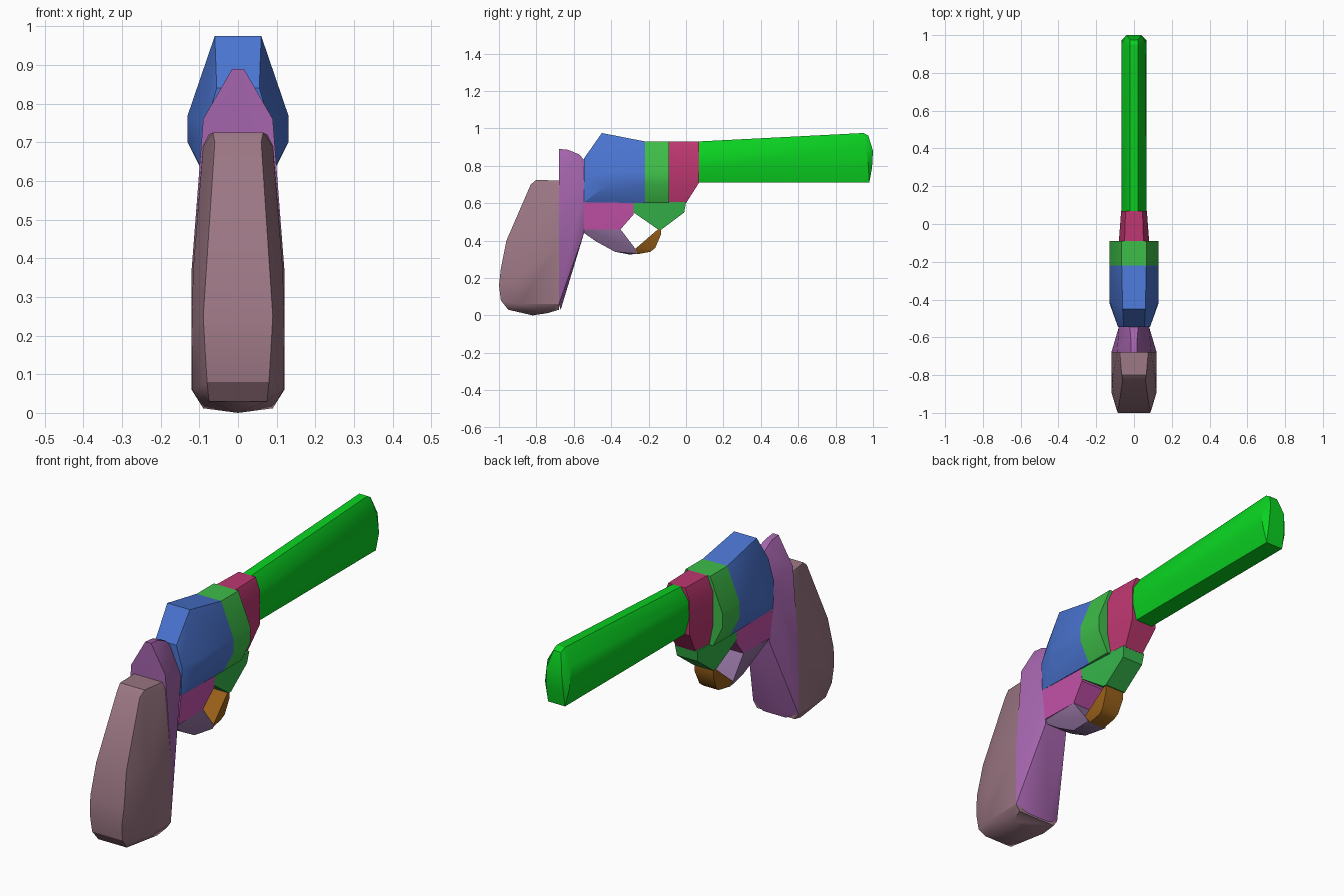
import bpy
import bmesh
import math

default_cube = bpy.data.objects.get("Cube")
if default_cube:
    bpy.data.objects.remove(default_cube, do_unlink=True)


def make_material(name, hex_code):
    """Flat material from a display colour, converted to linear."""
    channels = [int(hex_code[i:i + 2], 16) / 255 for i in (0, 2, 4)]
    colour = [c ** 2.2 for c in channels] + [1]
    material = bpy.data.materials.new(name)
    material.use_nodes = True
    material.diffuse_color = colour
    shader = material.node_tree.nodes["Principled BSDF"]
    shader.inputs["Base Color"].default_value = colour
    shader.inputs["Roughness"].default_value = 0.7
    return material


def faceted_part(name, material, half_points):
    """Convex solid wrapped around points mirrored across x = 0."""
    bm = bmesh.new()
    for x, y, z in half_points:
        for side in {x, -x}:
            bm.verts.new((side, y, z))
    hull = bmesh.ops.convex_hull(bm, input=bm.verts[:])
    loose = [v for v in bm.verts if not v.link_faces]
    bmesh.ops.delete(bm, geom=loose, context="VERTS")
    bmesh.ops.dissolve_limit(bm, angle_limit=math.radians(1),
                             verts=bm.verts[:], edges=bm.edges[:])
    bmesh.ops.recalc_face_normals(bm, faces=bm.faces[:])
    mesh = bpy.data.meshes.new(name)
    bm.to_mesh(mesh)
    bm.free()
    mesh.materials.append(material)
    part = bpy.data.objects.new(name, mesh)
    bpy.context.collection.objects.link(part)
    bpy.ops.object.select_all(action="DESELECT")
    part.select_set(True)
    bpy.context.view_layer.objects.active = part
    bpy.ops.object.shade_smooth_by_angle(angle=math.radians(30))
    return part


def sweep(section, *stations):
    """Repeat one (x, z) section at several y stations."""
    return [(x, y, z) for y in stations for x, z in section]


# Barrel: narrow top rib, flat sides, chamfered muzzle
barrel_start = [(.022, .93), (.062, .87), (.065, .79), (.045, .71)]
barrel_points = sweep(barrel_start, .07) + [
    (.022, .95, .975), (.02, .975, .96), (.062, .96, .9),
    (.065, .975, .8), (.045, .98, .71), (.04, 1, .88), (.045, .995, .79)]
faceted_part("barrel", make_material("bright green", "12D026"), barrel_points)

# Collar joining the barrel to the drum
collar_points = [
    (.045, .07, .93), (.068, .07, .87), (.068, .07, .71), (.05, 0, .6),
    (.05, -.09, .93), (.08, -.09, .86), (.08, -.09, .7), (.06, -.09, .6)]
faceted_part("barrel_collar", make_material("crimson", "BC3A70"), collar_points)

# Drum, front band
drum_section = [(.065, .93), (.13, .77), (.13, .7), (.08, .6)]
faceted_part("drum_band", make_material("leaf green", "40BC4A"),
             sweep(drum_section, -.22, -.09))

# Drum, rear housing with the raised sight hump
housing_points = sweep(drum_section, -.22) + [
    (.06, -.45, .975), (.13, -.4, .77), (.13, -.42, .7),
    (.055, -.545, .84), (.085, -.545, .74), (.08, -.545, .605)]
faceted_part("drum_housing", make_material("blue", "4C74D0"), housing_points)

# Backstrap rising into the hammer spur
strap_points = [
    (.015, -.68, .89), (.015, -.63, .885), (.02, -.57, .86), (.02, -.545, .83),
    (.09, -.68, .76), (.08, -.545, .7), (.06, -.545, .44),
    (.12, -.68, .37), (.12, -.68, .06), (.06, -.67, .03)]
faceted_part("backstrap_and_hammer", make_material("purple", "A465AC"),
             strap_points)

# Grip with rounded heel
grip_points = [
    (.075, -.68, .72), (.065, -.8, .725), (.06, -.83, .7), (.09, -.68, .69),
    (.12, -.68, .37), (.12, -.68, .06), (.1, -.68, .03),
    (.116, -.85, .37), (.12, -.89, .2), (.118, -.89, .06),
    (.08, -.96, .4), (.09, -.99, .25), (.085, -1, .16), (.08, -.99, .08),
    (.075, -.95, .03), (.09, -.74, .012), (0, -.82, 0)]
faceted_part("grip", make_material("dusty mauve", "9A7683"), grip_points)

# Lower frame behind the trigger opening
rear_frame_points = [
    (.08, -.545, .605), (.075, -.28, .605), (.07, -.28, .54),
    (.06, -.35, .46), (.065, -.545, .46)]
faceted_part("lower_frame_rear", make_material("magenta", "C453A9"),
             rear_frame_points)

# Lower frame ahead of the trigger opening
front_frame_points = [
    (.075, -.28, .605), (.06, 0, .605), (.055, -.01, .55),
    (.055, -.13, .46), (.055, -.15, .46), (.07, -.28, .55)]
faceted_part("lower_frame_front", make_material("mid green", "38B44C"),
             front_frame_points)

# Guard loop, rear half
rear_guard_points = [
    (.06, -.545, .46), (.06, -.35, .46), (.06, -.27, .355),
    (.05, -.26, .33), (.03, -.3, .325), (.035, -.38, .34),
    (.04, -.48, .395), (.05, -.545, .44)]
faceted_part("guard_rear", make_material("lavender", "8F709C"),
             rear_guard_points)

# Guard loop, front half
front_guard_points = [
    (.05, -.15, .46), (.05, -.135, .46), (.05, -.135, .43),
    (.045, -.165, .36), (.04, -.19, .34), (.04, -.26, .327),
    (.06, -.272, .355)]
faceted_part("guard_front", make_material("burnt orange", "96601F"),
             front_guard_points)
